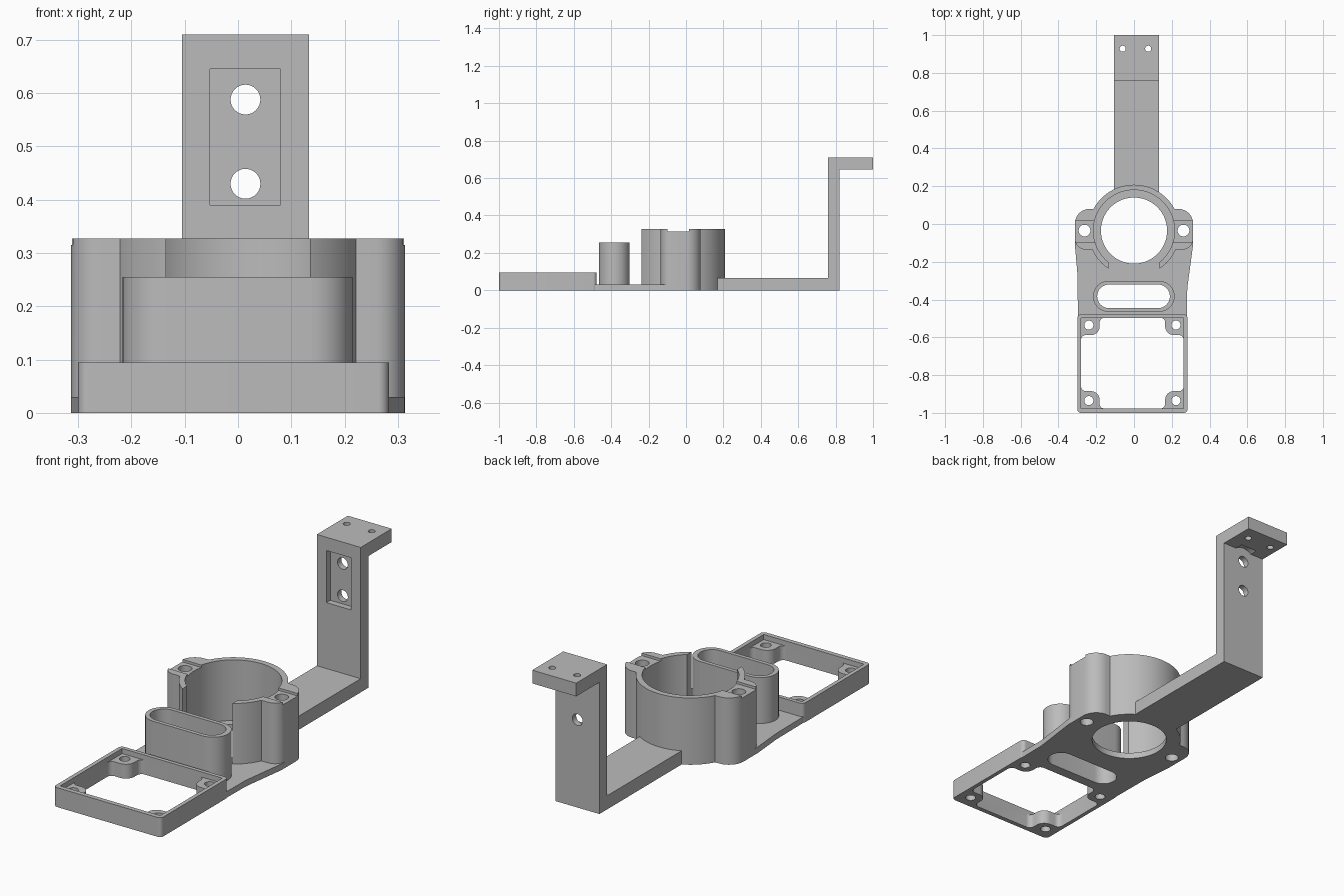
import bpy
import bmesh
from math import cos, sin, pi, tan
from mathutils import Vector, Matrix

if "Cube" in bpy.data.objects:
    bpy.data.objects.remove(bpy.data.objects["Cube"], do_unlink=True)

grey = bpy.data.materials.new("plain grey")
grey.use_nodes = True
grey.diffuse_color = (0.5, 0.5, 0.5, 1)
grey.node_tree.nodes["Principled BSDF"].inputs["Base Color"].default_value = (0.5, 0.5, 0.5, 1)


def rounded(corners, steps=8):
    """Outline from (x, y, radius) corners, each filleted by its radius."""
    out = []
    for i, (x, y, r) in enumerate(corners):
        p = Vector((x, y))
        if r == 0:
            out.append(p)
            continue
        a = (Vector(corners[i - 1][:2]) - p).normalized()
        b = (Vector(corners[(i + 1) % len(corners)][:2]) - p).normalized()
        half = a.angle(b) / 2
        start, end = p + a * r / tan(half), p + b * r / tan(half)
        centre = p + (a + b).normalized() * r / sin(half)
        turn = (start - centre).angle_signed(end - centre)
        for k in range(steps + 1):
            out.append(centre + Matrix.Rotation(-turn * k / steps, 2) @ (start - centre))
    return out


def prism(name, outline, z0, z1):
    bm = bmesh.new()
    face = bm.faces.new([bm.verts.new((p[0], p[1], z0)) for p in outline])
    top = bmesh.ops.extrude_face_region(bm, geom=[face])["geom"]
    verts = [v for v in top if isinstance(v, bmesh.types.BMVert)]
    bmesh.ops.translate(bm, vec=(0, 0, z1 - z0), verts=verts)
    bmesh.ops.recalc_face_normals(bm, faces=bm.faces)
    mesh = bpy.data.meshes.new(name)
    bm.to_mesh(mesh)
    bm.free()
    mesh.materials.append(grey)
    obj = bpy.data.objects.new(name, mesh)
    bpy.context.collection.objects.link(obj)
    return obj


def rect(x0, x1, y0, y1, r=0):
    return rounded([(x0, y0, r), (x1, y0, r), (x1, y1, r), (x0, y1, r)])


def circle(x, y, r, n=32):
    return [(x + r * cos(2 * pi * k / n), y + r * sin(2 * pi * k / n)) for k in range(n)]


def stadium(x0, x1, y, r, n=16):
    right = [(x1 - r + r * sin(pi * k / n), y - r * cos(pi * k / n)) for k in range(n + 1)]
    left = [(x0 + r - r * sin(pi * k / n), y + r * cos(pi * k / n)) for k in range(n + 1)]
    return right + left


def along_y(x, z, r, y0, y1):
    """Cylinder cutter lying along the y axis."""
    obj = prism("cutter", circle(x, -z, r), y0, y1)
    obj.data.transform(Matrix(((1, 0, 0, 0), (0, 0, 1, 0), (0, -1, 0, 0), (0, 0, 0, 1))))
    return obj


def boolean(obj, others, operation="DIFFERENCE"):
    for other in others:
        mod = obj.modifiers.new("boolean", "BOOLEAN")
        mod.operation, mod.solver, mod.object = operation, "EXACT", other
        bpy.context.view_layer.update()
        result = obj.evaluated_get(bpy.context.evaluated_depsgraph_get())
        mesh = bpy.data.meshes.new_from_object(result)
        obj.modifiers.clear()
        obj.data = mesh
        bpy.data.objects.remove(other, do_unlink=True)


def cutter(outline, z0=-0.1, z1=1):
    return prism("cutter", outline, z0, z1)


RING_Y = -0.035
FLOOR = 0.03
RING_TOP = 0.327
LUG_X = 0.262
SLOT_Y = -0.383


def bore():
    return cutter(circle(0, RING_Y, 0.215, 96), FLOOR)


def notch():
    return cutter(rect(-0.5, 0.5, -0.098, 0.015), 0.315)


def lug_hole(side):
    return cutter(circle(side * LUG_X, RING_Y, 0.031))


parts = []

# Thin base plate
plate = prism("base_plate", rounded([
    (-0.313, -0.03, 0), (-0.313, -0.11, 0.1), (-0.299, -0.27, 0.3), (-0.297, -0.488, 0),
    (0.28, -0.488, 0), (0.282, -0.34, 0.3), (0.313, -0.11, 0.1), (0.313, -0.03, 0)]), 0, FLOOR)
boolean(plate, [cutter(circle(0, RING_Y, 0.175, 96)), cutter(stadium(-0.195, 0.19, SLOT_Y, 0.063)),
                lug_hole(1), lug_hole(-1)])
parts.append(plate)

# Open ring holder with a lip at the floor
ring = prism("ring_holder", circle(0, RING_Y, 0.243, 96), 0, RING_TOP)
boolean(ring, [bore(), cutter(circle(0, RING_Y, 0.175, 96)),
               cutter(rect(-0.135, 0.135, -0.5, RING_Y), FLOOR), notch(),
               lug_hole(1), lug_hole(-1)])
parts.append(ring)

# Screw lugs on both sides of the ring
for side, name in ((1, "left_lug"), (-1, "right_lug")):
    lug = prism(name, rounded([
        (side * 0.17, 0.08, 0), (side * 0.313, 0.08, 0.078),
        (side * 0.313, -0.135, 0.055), (side * 0.17, -0.135, 0)]), 0, RING_TOP)
    boolean(lug, [bore(), cutter(circle(0, RING_Y, 0.175, 96)), lug_hole(side), notch()])
    parts.append(lug)

# Tall slotted sleeve
sleeve = prism("slot_sleeve", stadium(-0.217, 0.215, SLOT_Y, 0.082), 0, 0.255)
boolean(sleeve, [cutter(stadium(-0.195, 0.19, SLOT_Y, 0.063))])
parts.append(sleeve)

# Front frame with recessed corner pads
frame = prism("front_frame", rect(-0.3, 0.283, -1, -0.478, 0.02), 0, 0.095)
x0, x1, y0, y1 = -0.28, 0.263, -0.977, -0.497
px0, px1, py0, py1 = -0.182, 0.165, -0.885, -0.588
a, b = 0.025, 0.045
opening = rounded([
    (px0, y0, a), (px1, y0, a), (px1, py0, b), (x1, py0, a),
    (x1, py1, a), (px1, py1, b), (px1, y1, a), (px0, y1, a),
    (px0, py1, b), (x0, py1, a), (x0, py0, a), (px0, py0, b)])
pad_holes = [cutter(circle(x, y, 0.024)) for x in (-0.239, 0.222) for y in (-0.935, -0.535)]
boolean(frame, [cutter(rect(x0, x1, y0, y1), 0.07), cutter(opening)] + pad_holes)
parts.append(frame)

# Rear arm, upright and top flange
ARM = (-0.105, 0.133)
arm = prism("rear_arm", rect(*ARM, 0.165, 0.82), 0, 0.067)
boolean(arm, [cutter(circle(0, RING_Y, 0.23, 96))])
upright = prism("upright", rect(*ARM, 0.76, 0.82), 0.067, 0.71)
boolean(upright, [cutter(rect(-0.053, 0.08, 0.7, 0.79), 0.39, 0.645),
                  along_y(0.014, 0.43, 0.028, 0.7, 0.9), along_y(0.014, 0.588, 0.028, 0.7, 0.9)])
flange = prism("top_flange", rect(*ARM, 0.82, 1), 0.645, 0.71)
boolean(flange, [cutter(circle(x, 0.928, 0.016)) for x in (-0.06, 0.075)]
        + [along_y(0.014, 0.588, 0.073, 0.8, 0.86)])
parts += [arm, upright, flange]

# Smooth curved walls, sharp edges
bpy.ops.object.select_all(action="DESELECT")
for obj in parts:
    obj.select_set(True)
bpy.context.view_layer.objects.active = parts[0]
bpy.ops.object.shade_smooth_by_angle(angle=pi / 6)
